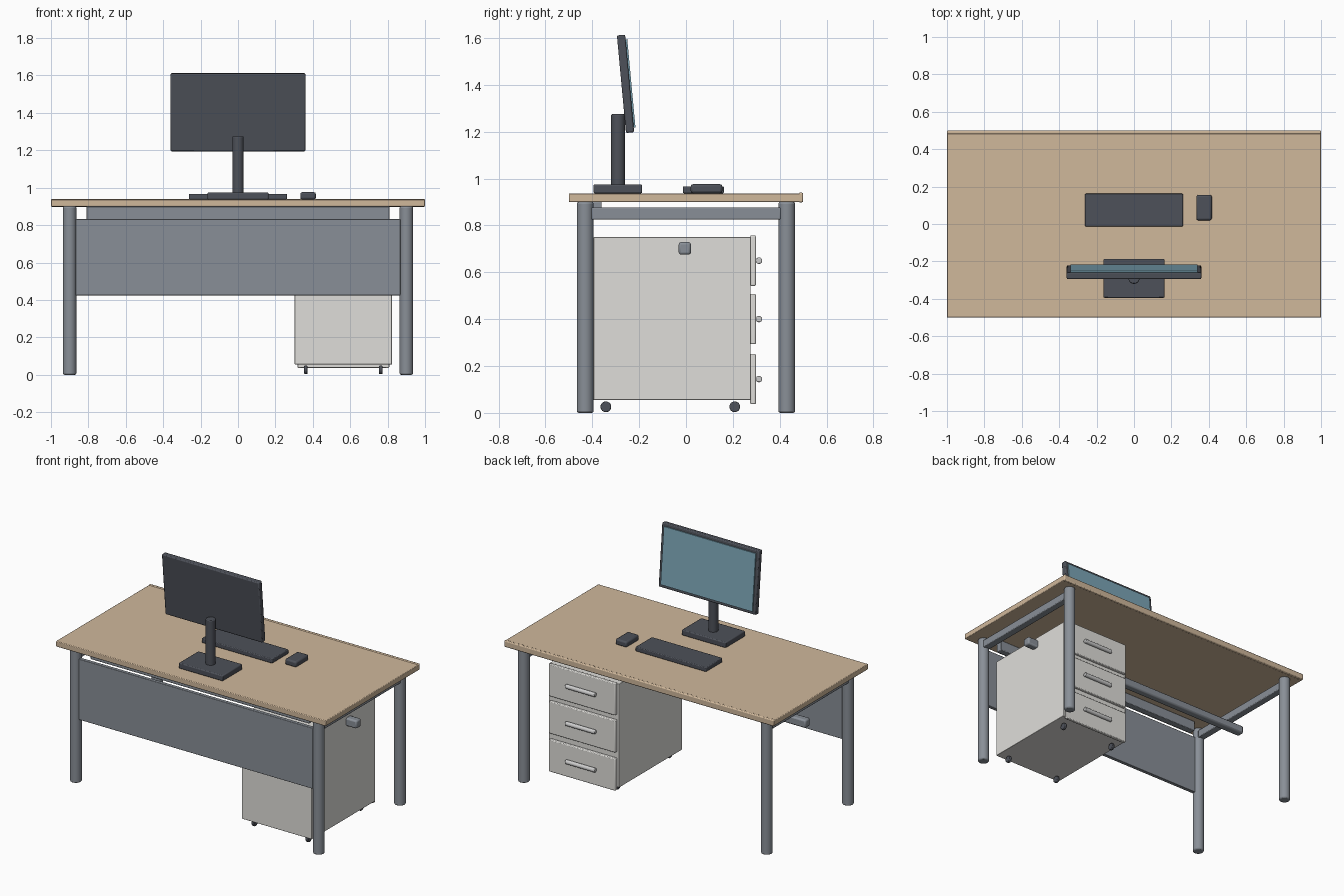
import bpy
import math

cube = bpy.data.objects.get("Cube")
if cube:
    bpy.data.objects.remove(cube, do_unlink=True)


def material(name, rgb):
    m = bpy.data.materials.new(name)
    m.use_nodes = True
    m.diffuse_color = (*rgb, 1)
    bsdf = next(n for n in m.node_tree.nodes if n.type == 'BSDF_PRINCIPLED')
    bsdf.inputs["Base Color"].default_value = (*rgb, 1)
    bsdf.inputs["Roughness"].default_value = 0.6
    return m


WOOD = material("light wood", (0.63, 0.48, 0.33))
STEEL = material("grey steel", (0.25, 0.275, 0.31))
DARK = material("dark plastic", (0.075, 0.082, 0.1))
WHITE = material("off white panel", (0.74, 0.73, 0.7))
SILVER = material("silver handle", (0.6, 0.6, 0.6))
SCREEN = material("screen blue", (0.2, 0.38, 0.47))


def finish(obj, name, mat, bevel, segments=2):
    obj.name = name
    obj.data.materials.append(mat)
    if bevel:
        mod = obj.modifiers.new("soft_edges", 'BEVEL')
        mod.width = bevel
        mod.segments = segments
        mod.limit_method = 'ANGLE'
        mod.angle_limit = math.radians(40)
    bpy.ops.object.shade_smooth_by_angle(angle=math.radians(35))
    return obj


def box(name, xs, ys, zs, mat, bevel=0.004):
    """Box from its extents along each axis."""
    spans = (xs, ys, zs)
    bpy.ops.mesh.primitive_cube_add(size=1, location=[(a + b) / 2 for a, b in spans])
    obj = bpy.context.object
    obj.scale = [b - a for a, b in spans]
    bpy.ops.object.transform_apply(location=False, rotation=False, scale=True)
    return finish(obj, name, mat, bevel)


def rod(name, centre, radius, length, mat, axis='z', bevel=0.005, sides=32):
    """Cylinder along z or x."""
    turn = (0, math.pi / 2, 0) if axis == 'x' else (0, 0, 0)
    bpy.ops.mesh.primitive_cylinder_add(vertices=sides, radius=radius, depth=length,
                                        location=centre, rotation=turn)
    return finish(bpy.context.object, name, mat, bevel)


# Table top with a rounded edge band along the user's side
box("table_top", (-1, 1), (-0.5, 0.49), (0.9, 0.937), WOOD)
box("edge_band", (-1, 1), (0.48, 0.5), (0.898, 0.94), WOOD, 0.006)

# Legs and side rails
for side, sx in (("left", 1), ("right", -1)):
    for end, sy in (("front", -1), ("back", 1)):
        rod(f"{end}_{side}_leg", (0.9 * sx, 0.43 * sy, 0.45), 0.036, 0.9, STEEL, bevel=0.008)
    x = 0.9 * sx
    box(f"{side}_side_rail", (x - 0.025, x + 0.025), (-0.405, 0.405), (0.825, 0.877), STEEL, 0.005)

# Long beams and privacy panel
box("front_beam", (-0.81, 0.81), (-0.405, -0.36), (0.83, 0.9), STEEL)
box("cross_bar", (-0.9, 0.9), (-0.031, 0.021), (0.675, 0.729), STEEL, 0.01)
box("privacy_panel", (-0.868, 0.868), (-0.447, -0.423), (0.425, 0.832), STEEL, 0.003)

# Drawer cabinet
CX = 0.563
box("cabinet_body", (CX - 0.26, CX + 0.26), (-0.395, 0.276), (0.055, 0.75), WHITE, 0.003)
for i, (z0, z1) in enumerate(((0.037, 0.252), (0.293, 0.508), (0.542, 0.757)), 1):
    box(f"drawer_front_{i}", (CX - 0.246, CX + 0.246), (0.274, 0.298), (z0, z1), WHITE, 0.005)
    rod(f"drawer_handle_{i}", (CX, 0.311, (z0 + z1) / 2), 0.014, 0.22, SILVER, 'x', 0.004, 24)

# Casters
for sx in (-1, 1):
    for y in (-0.342, 0.208):
        rod("caster_wheel", (CX + 0.2 * sx, y, 0.026), 0.023, 0.018, DARK, 'x', 0.004, 24)

# Monitor on its stand, tilted slightly back
box("monitor_base", (-0.163, 0.163), (-0.395, -0.187), (0.937, 0.975), DARK, 0.006)
rod("monitor_post", (0, -0.29, 1.122), 0.03, 0.305, DARK, bevel=0.005)
tilt = math.radians(5.3)
my, mz = -0.258, 1.404
housing = box("monitor_housing", (-0.36, 0.36), (my - 0.0175, my + 0.0175),
              (mz - 0.209, mz + 0.209), DARK, 0.006)
housing.rotation_euler.x = tilt
screen = box("monitor_screen", (-0.34, 0.34), (-0.0045, 0.0045), (-0.189, 0.189), SCREEN, 0)
offset = 0.0205
screen.location = (0, my + offset * math.cos(tilt), mz + offset * math.sin(tilt))
screen.rotation_euler.x = tilt
# The screen mesh is centred on its own origin, so it tilts with the housing

# Keyboard and mouse
box("keyboard", (-0.262, 0.262), (-0.013, 0.162), (0.937, 0.967), DARK, 0.005)
box("mouse", (0.333, 0.416), (0.02, 0.155), (0.937, 0.976), DARK, 0.01)
